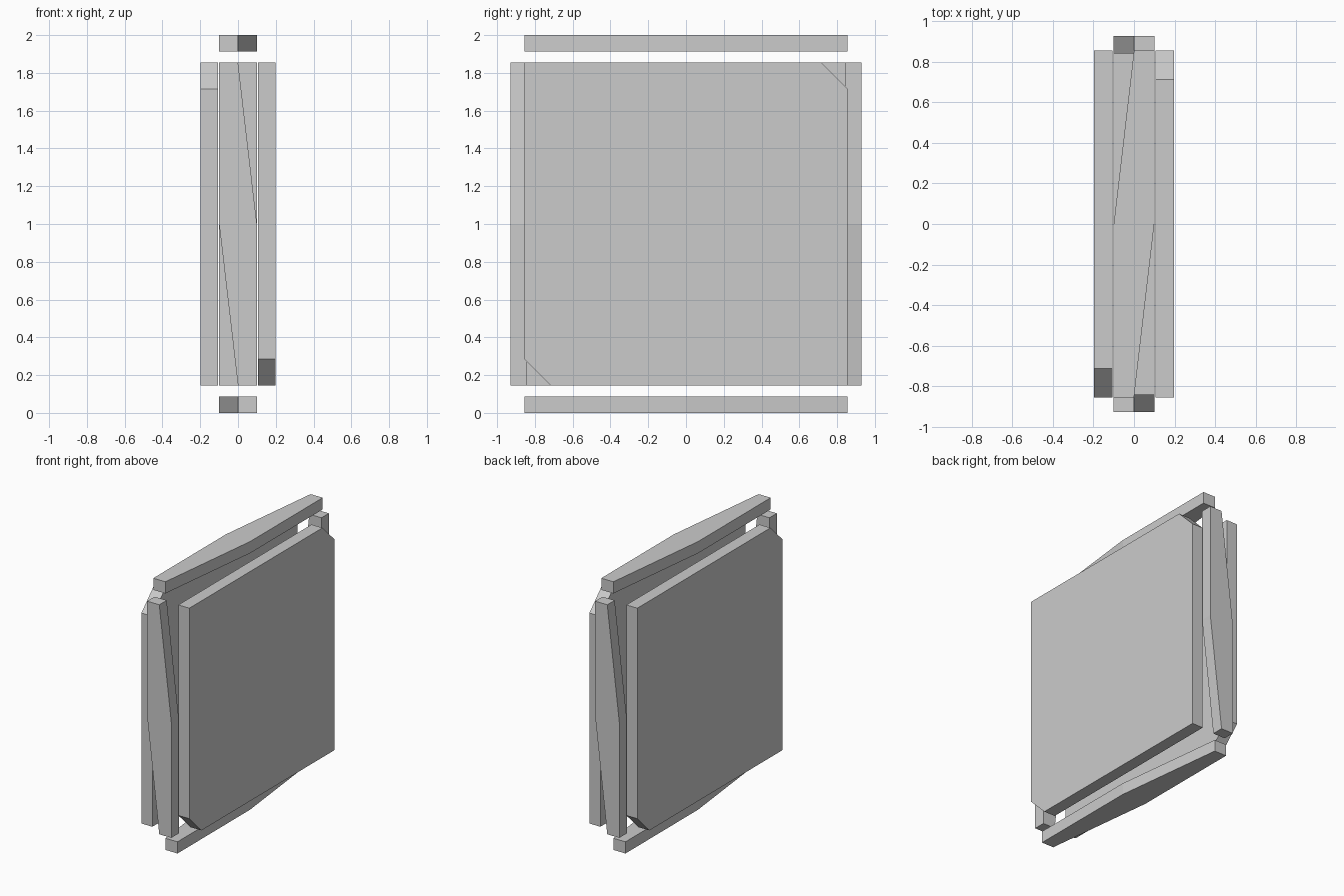
import bpy, bmesh

if "Cube" in bpy.data.objects:
    bpy.data.objects.remove(bpy.data.objects["Cube"])

HALF = 0.856      # half length of every plate and strip
CUT = 0.142       # clipped panel corner
W = 0.1           # half width of a strip
MID = 1.0         # height of the centre


def prism(name, outline, place, a, b):
    """Extrude a 2D outline between depths a and b; place maps (u, v, depth) to xyz."""
    bm = bmesh.new()
    lo = [bm.verts.new(place(u, v, a)) for u, v in outline]
    hi = [bm.verts.new(place(u, v, b)) for u, v in outline]
    bm.faces.new(lo)
    bm.faces.new(hi)
    n = len(outline)
    for i in range(n):
        j = (i + 1) % n
        bm.faces.new((lo[i], lo[j], hi[j], hi[i]))
    bmesh.ops.recalc_face_normals(bm, faces=bm.faces)
    mesh = bpy.data.meshes.new(name)
    bm.to_mesh(mesh)
    bm.free()
    obj = bpy.data.objects.new(name, mesh)
    bpy.context.collection.objects.link(obj)


# Side panels: squares with two opposite corners clipped, mirrored between sides
for name, s in (("right_panel", 1), ("left_panel", -1)):
    c = HALF - CUT
    outline = [(-c, -HALF), (HALF, -HALF), (HALF, c),
               (c, HALF), (-HALF, HALF), (-HALF, -c)]
    prism(name, [(s * u, v) for u, v in outline],
          lambda u, v, d: (d, u, MID + v), s * 0.107, s * 0.198)


# Edge strips: bent bands that shift from one side to the other along their length
def band(s):
    pts = [(0, HALF), (W, HALF), (W, 0), (0, -HALF), (-W, -HALF), (-W, 0)]
    return [(s * u, v) for u, v in pts]


def flat(u, v, d):
    return (u, v, d)


def upright(u, v, d):
    return (u, d, MID + v)


prism("top_strip", band(1), flat, 1.913, 2.0)
prism("bottom_strip", band(-1), flat, 0.0, 0.087)
prism("front_strip", band(-1), upright, -0.928, -0.841)
prism("back_strip", band(1), upright, 0.841, 0.928)
